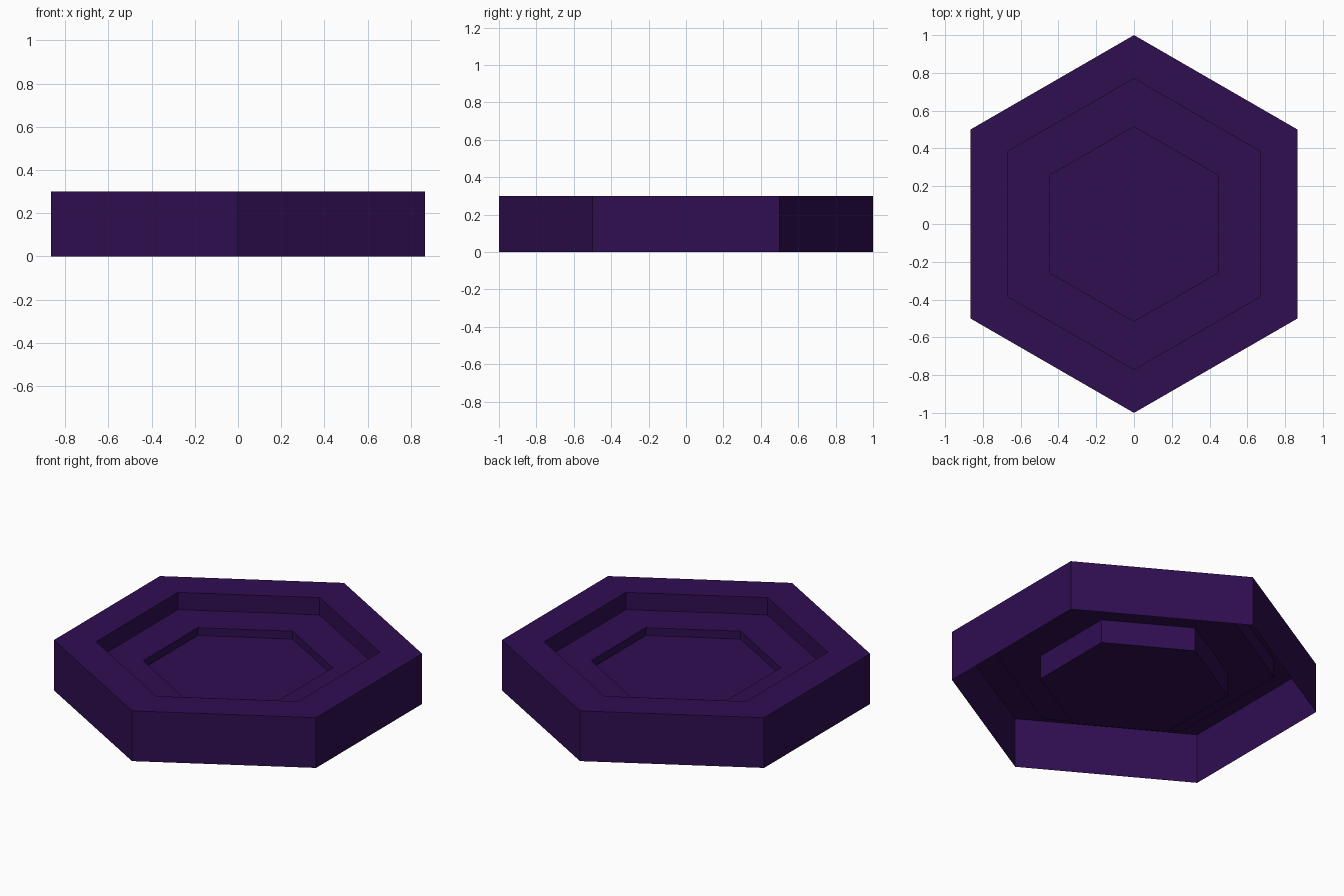
import bpy, bmesh, math

if "Cube" in bpy.data.objects:
    bpy.data.objects.remove(bpy.data.objects["Cube"], do_unlink=True)

COLOUR = (0.029, 0.0044, 0.083, 1.0)
purple = bpy.data.materials.new("dark purple")
purple.diffuse_color = COLOUR
purple.use_nodes = True
shader = next(n for n in purple.node_tree.nodes if n.type == 'BSDF_PRINCIPLED')
shader.inputs["Base Color"].default_value = COLOUR
shader.inputs["Roughness"].default_value = 0.8


def hex_part(name, profile, cap_start=False, cap_end=False):
    """Sweep a (radius, z) profile around six corners, with optional flat end caps."""
    bm = bmesh.new()
    rings = []
    for r, z in profile:
        angles = [math.radians(90 + 60 * i) for i in range(6)]
        rings.append([bm.verts.new((r * math.cos(a), r * math.sin(a), z)) for a in angles])
    for lower, upper in zip(rings, rings[1:]):
        for i in range(6):
            j = (i + 1) % 6
            bm.faces.new((lower[i], lower[j], upper[j], upper[i]))
    if cap_start:
        bm.faces.new(rings[0][::-1])
    if cap_end:
        bm.faces.new(rings[-1])
    mesh = bpy.data.meshes.new(name)
    bm.to_mesh(mesh)
    bm.free()
    mesh.materials.append(purple)
    obj = bpy.data.objects.new(name, mesh)
    bpy.context.collection.objects.link(obj)
    return obj


RIM, STEP, WELL = 1.0, 0.77, 0.515  # corner radii

# Hollow shell: outer wall, top rim, step down, sunken ledge and inner lip
hex_part("stepped_shell", [(RIM, 0), (RIM, 0.3), (STEP, 0.3), (STEP, 0.197),
                           (WELL, 0.197), (WELL, 0.15)])

# Solid centre hanging below the ledge
hex_part("centre_block", [(WELL, 0.055), (WELL, 0.15)], cap_start=True, cap_end=True)
